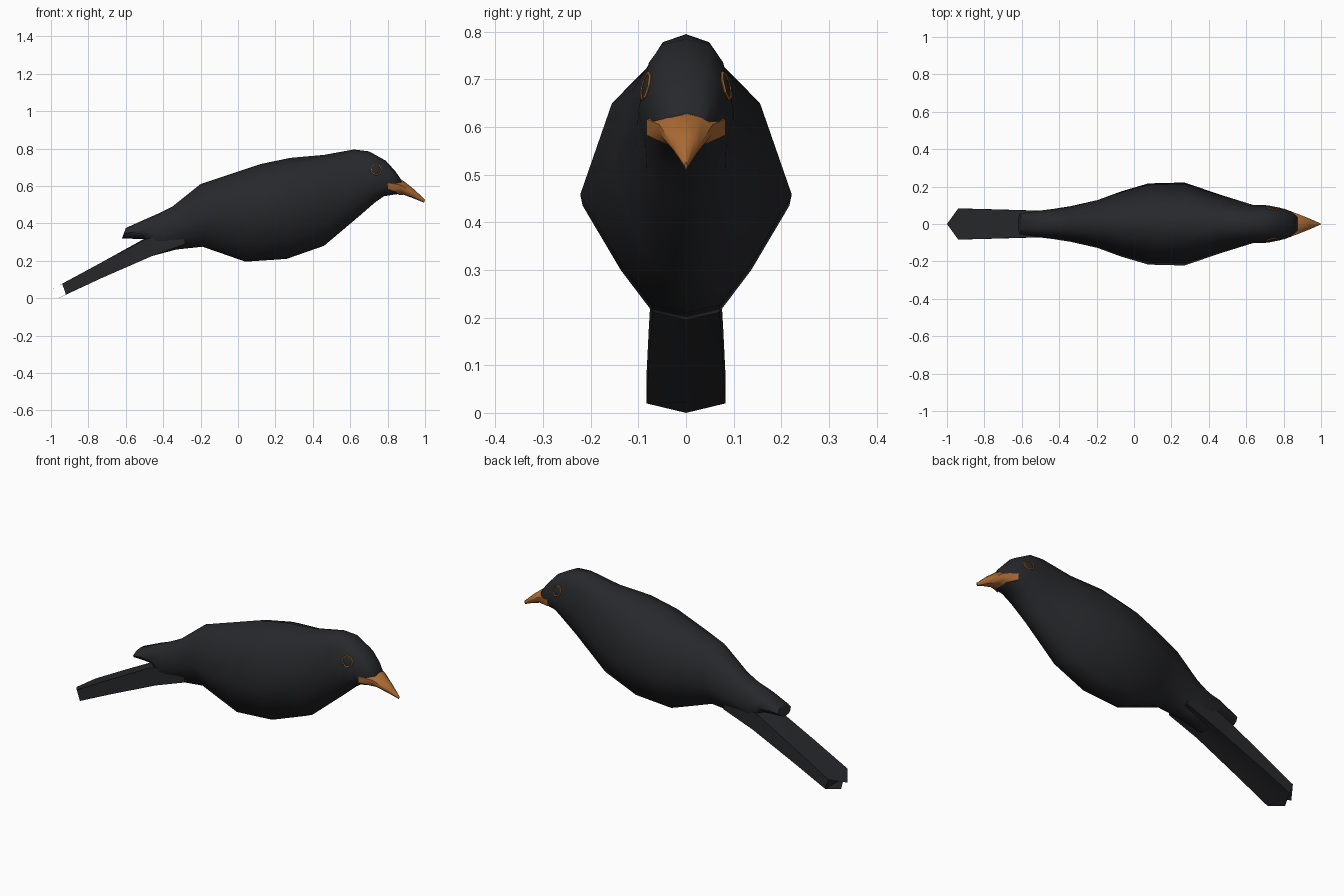
import bpy, bmesh, math
from mathutils import Vector

if "Cube" in bpy.data.objects:
    bpy.data.objects.remove(bpy.data.objects["Cube"])


def material(name, rgb):
    m = bpy.data.materials.new(name)
    m.diffuse_color = (*rgb, 1)
    m.use_nodes = True
    m.node_tree.nodes["Principled BSDF"].inputs["Base Color"].default_value = m.diffuse_color
    return m


BLACK = material("black_feather", (0.02, 0.021, 0.024))
ORANGE = material("orange_bill", (0.42, 0.15, 0.035))


def finish(obj, mat, angle):
    obj.data.materials.append(mat)
    bpy.ops.object.select_all(action='DESELECT')
    obj.select_set(True)
    bpy.context.view_layer.objects.active = obj
    bpy.ops.object.shade_smooth_by_angle(angle=math.radians(angle))
    return obj


def loft(name, halves, mat, angle):
    """Skin half-sections (first and last point on y = 0), mirrored to both sides."""
    bm = bmesh.new()
    rings = []
    for half in halves:
        pts = half + [(x, -y, z) for x, y, z in half[-2:0:-1]]
        rings.append([bm.verts.new(p) for p in pts])
    n = len(rings[0])
    for a, b in zip(rings, rings[1:]):
        for i in range(n):
            j = (i + 1) % n
            bm.faces.new((a[i], a[j], b[j], b[i]))
    for ring in (rings[0], rings[-1]):
        h = n // 2
        for i in range(h):  # cap strips across the section
            quad = [ring[i], ring[i + 1], ring[(n - i - 1) % n], ring[(n - i) % n]]
            bm.faces.new(list(dict.fromkeys(quad)))
    bmesh.ops.recalc_face_normals(bm, faces=bm.faces)
    me = bpy.data.meshes.new(name)
    bm.to_mesh(me)
    bm.free()
    obj = bpy.data.objects.new(name, me)
    bpy.context.collection.objects.link(obj)
    return finish(obj, mat, angle)


# Section shapes: (share of half width, share of height)
TRUNK = [(0, 1), (.4, .94), (.7, .815), (1, .46), (.63, .2), (.32, .03), (0, 0)]
HEAD = [(0, 1), (.5, .955), (.78, .82), (1, .46), (.85, .2), (.5, .04), (0, 0)]


def section(xt, zt, xb, zb, w, head):
    pts = []
    for (ya, ta), (yb, tb) in zip(TRUNK, HEAD):
        y, t = ya + (yb - ya) * head, ta + (tb - ta) * head
        pts.append((xb + (xt - xb) * t, y * w, zb + (zt - zb) * t))
    return pts


# Body and head, from folded wing tips to face: top x z, bottom x z, half width, head share
body = loft("body", [section(*s) for s in (
    (-.60, .375, -.62, .32, .055, .6),
    (-.50, .42, -.50, .315, .072, .5),
    (-.42, .455, -.45, .228, .08, .4),
    (-.35, .49, -.33, .26, .095, .3),
    (-.20, .61, -.19, .275, .128, 0),
    (-.05, .66, -.08, .237, .175, 0),
    (.12, .717, .04, .195, .217, 0),
    (.28, .75, .26, .21, .222, 0),
    (.46, .766, .46, .28, .157, .2),
    (.62, .795, .65, .44, .102, .8),
    (.70, .785, .73, .51, .1, 1),
    (.79, .735, .78, .545, .086, 1),
    (.84, .68, .83, .553, .069, 1),
    (.875, .63, .87, .558, .046, 1))], BLACK, 50)

# Tail: flat box section with a shallow channel below and a pointed end
loft("tail", [
    [(-.30, 0, .38), (-.30, .07, .37), (-.28, .07, .29), (-.28, 0, .29)],
    [(-.50, 0, .318), (-.50, .07, .312), (-.46, .07, .225), (-.46, 0, .24)],
    [(-.75, 0, .178), (-.75, .078, .18), (-.73, .078, .107), (-.73, 0, .12)],
    [(-1.0, 0, .045), (-.94, .083, .077), (-.92, .083, .02), (-.96, 0, 0)],
], BLACK, 35)

# Bill: gape corners swept back along the cheeks
loft("bill", [
    [(.86, 0, .632), (.85, .035, .622), (.80, .083, .617),
     (.80, .083, .583), (.85, .045, .565), (.86, 0, .552)],
    [(.885, 0, .627), (.88, .032, .62), (.87, .056, .605),
     (.87, .055, .585), (.88, .035, .562), (.885, 0, .553)],
    [(.94, 0, .583), (.94, .018, .577), (.94, .028, .562),
     (.94, .027, .552), (.94, .018, .538), (.94, 0, .533)],
    [(1.0, 0, .527), (.999, .002, .525), (.998, .003, .52),
     (.997, .003, .518), (.995, .002, .513), (.994, 0, .511)],
], ORANGE, 40)

# Eyes: dark dome and thin orange rim, seated on the head surface
for side, label in ((-1, "right"), (1, "left")):
    hit, loc, normal, _ = body.closest_point_on_mesh(Vector((.747, side * .12, .695)))
    rot = normal.to_track_quat('Z', 'Y').to_euler()
    bpy.ops.mesh.primitive_torus_add(major_radius=.029, minor_radius=.0035, major_segments=7,
                                     minor_segments=6, location=loc + normal * .002, rotation=rot)
    rim = bpy.context.object
    rim.name = label + "_eye_rim"
    finish(rim, ORANGE, 30)
    bpy.ops.mesh.primitive_uv_sphere_add(segments=14, ring_count=8, radius=.027,
                                         location=loc, rotation=rot)
    eye = bpy.context.object
    eye.name = label + "_eye"
    eye.scale = (1, 1, .25)
    finish(eye, BLACK, 60)
